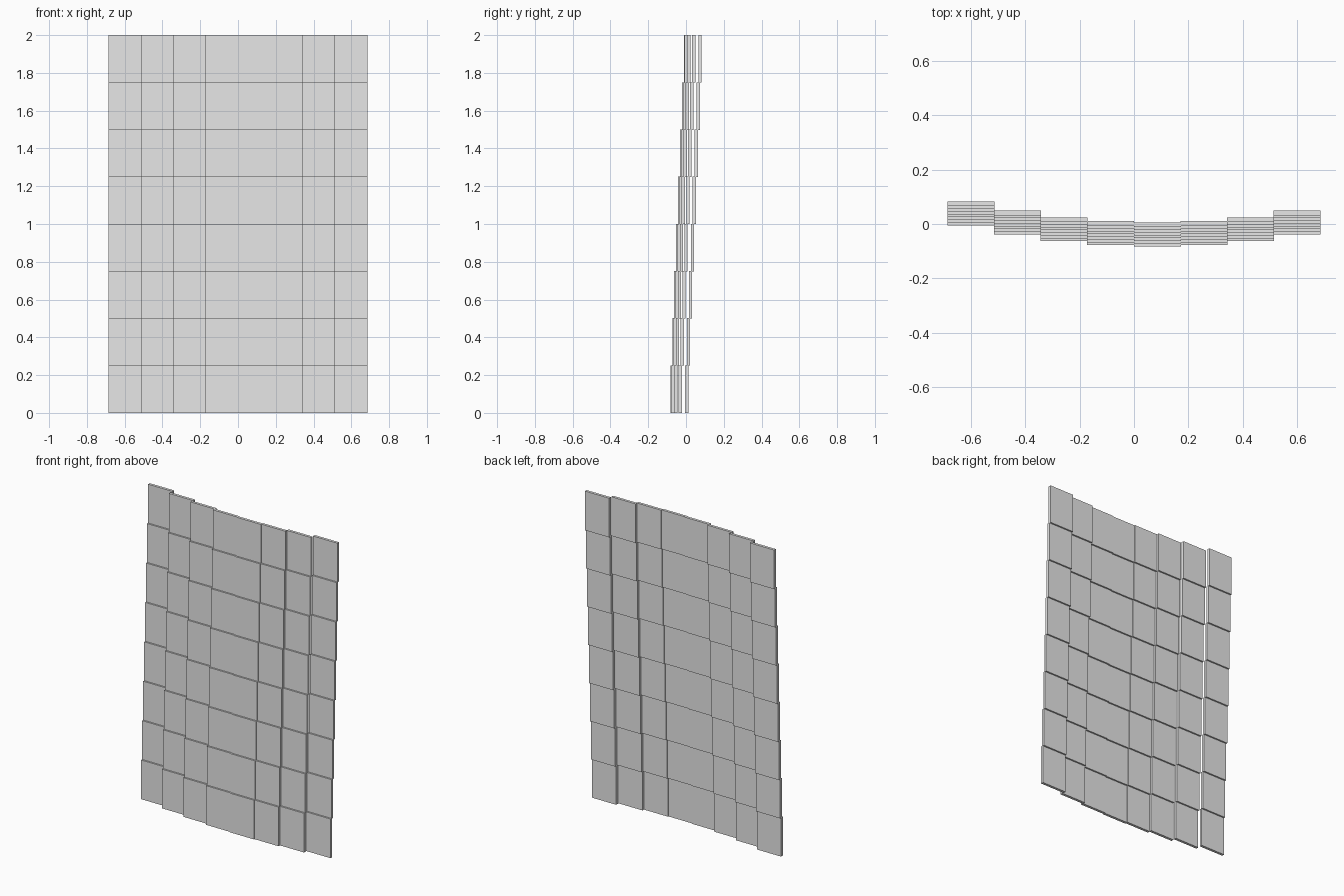
import bpy

if "Cube" in bpy.data.objects:
    bpy.data.objects.remove(bpy.data.objects["Cube"])

COLS, ROWS = 8, 8
WIDTH, DEPTH, HEIGHT = 0.173, 0.0172, 0.252      # size of one panel
PITCH_X = (1.372 - WIDTH) / (COLS - 1)
PITCH_Z = (2.0 - HEIGHT) / (ROWS - 1)
LEAN = 0.0101                                     # each row steps back
BOW = 0.00486                                     # columns curve back from the middle
FRONT = -0.0826

grey = bpy.data.materials.new("panel grey")
grey.diffuse_color = (0.8, 0.8, 0.8, 1)
grey.use_nodes = True
grey.node_tree.nodes["Principled BSDF"].inputs["Base Color"].default_value = grey.diffuse_color


def panel(col, row):
    """One flat upright panel of the curved wall."""
    x = (col - (COLS - 1) / 2) * PITCH_X
    y = FRONT + DEPTH / 2 + row * LEAN + BOW * (col - 4) ** 2
    z = HEIGHT / 2 + row * PITCH_Z
    bpy.ops.mesh.primitive_cube_add(size=1, location=(x, y, z))
    ob = bpy.context.object
    ob.name = f"wall_panel_{row + 1}_{col + 1}"
    ob.scale = (WIDTH, DEPTH, HEIGHT)
    ob.data.materials.append(grey)


# Grid of stepped panels
for row in range(ROWS):
    for col in range(COLS):
        panel(col, row)
